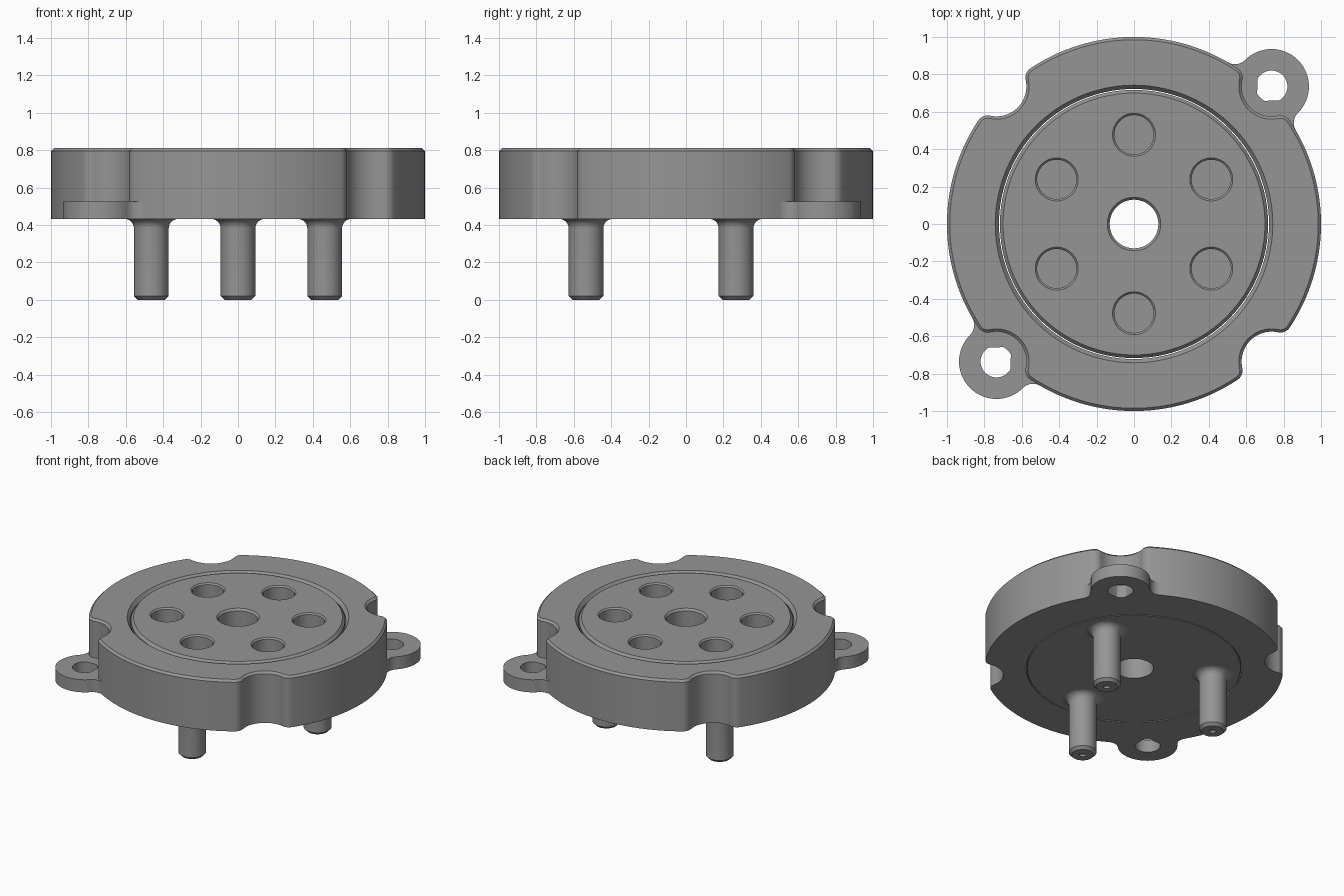
import bpy, bmesh, math
from mathutils import Vector

if "Cube" in bpy.data.objects:
    bpy.data.objects.remove(bpy.data.objects["Cube"])

Z0, Z1, ZL = 0.432, 0.81, 0.525     # body bottom, body top, lug top
LUG = 1.04                          # distance of lug and notch centres
NOTCH, LUG_R, HOLE_R = 0.16, 0.2, 0.085

steel = bpy.data.materials.new("grey steel")
steel.diffuse_color = (0.3, 0.3, 0.3, 1)
steel.use_nodes = True
steel.node_tree.nodes["Principled BSDF"].inputs["Base Color"].default_value = steel.diffuse_color


def finish(name, bm):
    bmesh.ops.recalc_face_normals(bm, faces=bm.faces)
    me = bpy.data.meshes.new(name)
    bm.to_mesh(me)
    bm.free()
    ob = bpy.data.objects.new(name, me)
    bpy.context.collection.objects.link(ob)
    me.materials.append(steel)
    return ob


def smooth(ob):
    bpy.ops.object.select_all(action='DESELECT')
    ob.select_set(True)
    bpy.context.view_layer.objects.active = ob
    bpy.ops.object.shade_smooth_by_angle(angle=math.radians(28))


def loft(name, loops):
    """Closed tube through loops of equal length, first joined to last."""
    bm = bmesh.new()
    rows = [[bm.verts.new(p) for p in lp] for lp in loops]
    n = len(rows[0])
    for a, b in zip(rows, rows[1:] + rows[:1]):
        for i in range(n):
            j = (i + 1) % n
            bm.faces.new((a[i], a[j], b[j], b[i]))
    return finish(name, bm)


def lathe(name, profile, cx=0, cy=0, n=48):
    """Revolve (r, z) points about a vertical axis; r = 0 ends become poles."""
    bm = bmesh.new()
    vs = [bm.verts.new((cx + r, cy, z)) for r, z in profile]
    es = [bm.edges.new(p) for p in zip(vs, vs[1:])]
    if profile[0][0] > 0:
        es.append(bm.edges.new((vs[-1], vs[0])))
    bmesh.ops.spin(bm, geom=vs + es, cent=(cx, cy, 0), axis=(0, 0, 1),
                   angle=math.tau, steps=n, use_merge=True)
    bmesh.ops.remove_doubles(bm, verts=bm.verts, dist=1e-5)
    return finish(name, bm)


def arc(c, r, a0, a1, n):
    return [Vector((c[0] + r * math.cos(a0 + (a1 - a0) * i / n),
                    c[1] + r * math.sin(a0 + (a1 - a0) * i / n))) for i in range(n + 1)]


def tangent_centre(d0, d1):
    """Point at distance d0 from the origin and d1 from (LUG, 0), upper side."""
    x = (d0 * d0 - d1 * d1 + LUG * LUG) / (2 * LUG)
    return Vector((x, math.sqrt(d0 * d0 - x * x)))


def spin2d(p, a):
    return Vector((p.x * math.cos(a) - p.y * math.sin(a),
                   p.x * math.sin(a) + p.y * math.cos(a)))


def body_outline(inset):
    """Disc with four rounded notches on the diagonals."""
    R, r, f = 1 - inset, NOTCH + inset, 0.06 - inset
    c = tangent_centre(R - f, r + f)
    out_a = math.atan2(c.y, c.x)
    to_notch = Vector((LUG, 0)) - c
    in_a = math.atan2(to_notch.y, to_notch.x)
    half = arc((LUG, 0), r, math.pi, in_a + math.pi, 10)
    half += arc(c, f, in_a, out_a, 8)[1:]
    half += arc((0, 0), R, out_a, math.pi / 4, 14)[1:]
    lower = [Vector((p.x, -p.y)) for p in reversed(half[1:-1])]
    return [spin2d(p, math.pi / 4 + k * math.pi / 2) for k in range(4) for p in lower + half]


def at(points, z):
    return [(p.x, p.y, z) for p in points]


# Notched outer ring with a chamfered rim and bore
rim = body_outline(0)


def bore(r, z):
    return at([p.normalized() * r for p in rim], z)


ring = loft("outer_ring", [at(rim, Z0), at(rim, Z1 - 0.015), at(body_outline(0.015), Z1),
                           bore(0.742, Z1), bore(0.722, Z1 - 0.025), bore(0.722, Z0)])
smooth(ring)

# Two mounting lugs, blended into the ring
g = 0.075
gc = tangent_centre(1 + g, LUG_R + g)
body_a = math.atan2(-gc.y, -gc.x)
lug_dir = Vector((LUG, 0)) - gc
lug_a = math.atan2(lug_dir.y, lug_dir.x)
side = arc((LUG, 0), LUG_R, 0, lug_a + math.pi, 16)
side += arc(gc, g, lug_a, body_a, 8)[1:]
inner_a = math.radians(160)
side += arc((LUG, 0), NOTCH + 0.015, inner_a, math.pi, 6)
plate = side + [Vector((p.x, -p.y)) for p in reversed(side[1:-1])]
centre = Vector((LUG, 0))
hole = [centre + (p - centre).normalized() * HOLE_R for p in plate]
for name, a in (("back_lug", math.pi / 4), ("front_lug", math.pi * 5 / 4)):
    o = [spin2d(p, a) for p in plate]
    h = [spin2d(p, a) for p in hole]
    smooth(loft(name, [at(o, Z0), at(o, ZL), at(h, ZL), at(h, Z0)]))

# Inner disc with a chamfered edge and centre hole
disc = lathe("inner_disc", [(0.13, Z0), (0.13, Z1 - 0.015), (0.143, Z1), (0.70, Z1),
                            (0.717, Z1 - 0.02), (0.717, Z0 + 0.005), (0.713, Z0)], n=128)

# Six blind pockets in the top of the disc
for k in range(6):
    a = math.radians(30 + 60 * k)
    cut = lathe("pocket_cutter", [(0, Z1 - 0.2), (0.105, Z1 - 0.2), (0.105, Z1 - 0.01),
                                  (0.115, Z1), (0.115, Z1 + 0.05), (0, Z1 + 0.05)],
                0.477 * math.cos(a), 0.477 * math.sin(a))
    mod = disc.modifiers.new("pocket", 'BOOLEAN')
    mod.object, mod.operation, mod.solver = cut, 'DIFFERENCE', 'EXACT'
    bpy.ops.object.select_all(action='DESELECT')
    bpy.context.view_layer.objects.active = disc
    disc.select_set(True)
    bpy.ops.object.modifier_apply(modifier=mod.name)
    bpy.data.objects.remove(cut)
smooth(disc)

# Three pins with chamfered tips, centre-drilled ends and flared roots
flare = [(0.143 - 0.05 * math.cos(t), Z0 - 0.05 + 0.05 * math.sin(t))
         for t in (math.pi / 2 * i / 8 for i in range(9))]
for k in range(3):
    a = math.radians(30 + 120 * k)
    smooth(lathe("pin_%d" % (k + 1),
                 [(0, 0.03), (0.022, 0.015), (0.022, 0), (0.073, 0), (0.093, 0.02)]
                 + flare + [(0.143, Z0 + 0.005), (0, Z0 + 0.005)],
                 0.535 * math.cos(a), 0.535 * math.sin(a)))
